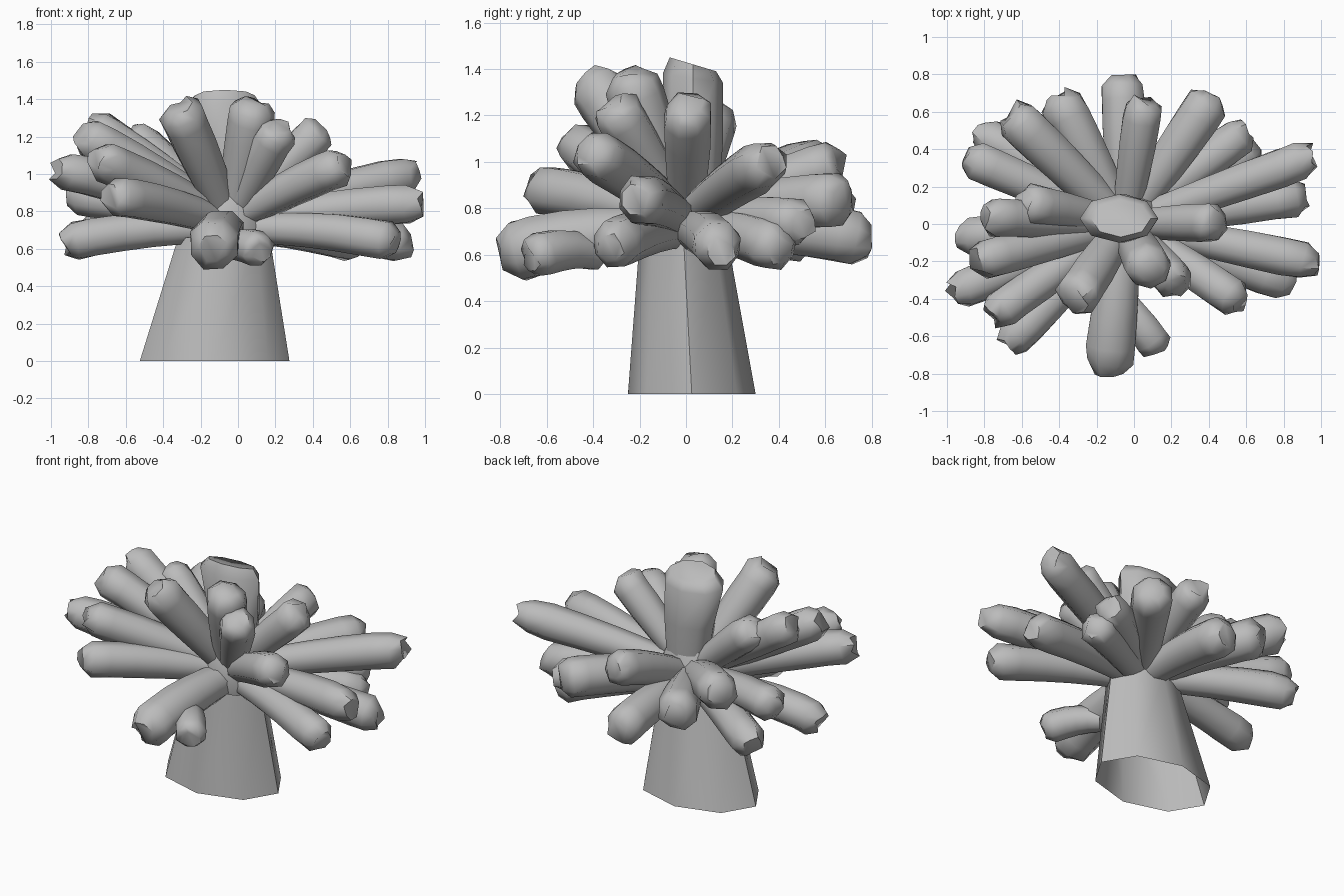
import bpy, bmesh, math, random
from mathutils import Vector

random.seed(4)
cube = bpy.data.objects.get("Cube")
if cube:
    bpy.data.objects.remove(cube, do_unlink=True)

grey = bpy.data.materials.new("soft grey")
grey.use_nodes = True
colour = (0.5, 0.5, 0.5, 1)
grey.diffuse_color = colour
grey.node_tree.nodes["Principled BSDF"].inputs["Base Color"].default_value = colour


def loft(name, rings, cap_end=True, sharp=55):
    """Skin a list of point rings into one smooth tube."""
    bm = bmesh.new()
    loops = [[bm.verts.new(p) for p in ring] for ring in rings]
    for low, high in zip(loops, loops[1:]):
        for i in range(len(low)):
            j = (i + 1) % len(low)
            bm.faces.new((low[i], low[j], high[j], high[i]))
    if cap_end:
        bm.faces.new(loops[-1])
    bmesh.ops.recalc_face_normals(bm, faces=bm.faces)
    mesh = bpy.data.meshes.new(name)
    bm.to_mesh(mesh)
    bm.free()
    mesh.materials.append(grey)
    obj = bpy.data.objects.new(name, mesh)
    bpy.context.collection.objects.link(obj)
    bpy.ops.object.select_all(action='DESELECT')
    obj.select_set(True)
    bpy.context.view_layer.objects.active = obj
    bpy.ops.object.shade_smooth_by_angle(angle=math.radians(sharp))


def oval(cx, cy, z, rx, ry, tilt=0, sides=8):
    """Horizontal ring, optionally raised towards the front."""
    turns = [math.tau * i / sides for i in range(sides)]
    return [Vector((cx + rx * math.cos(a), cy + ry * math.sin(a), z - tilt * math.sin(a)))
            for a in turns]


def arm(name, tip, thick=0.106, start=None, sides=8):
    """Bent finger from the hub (or a given start) to its tip, with a chipped blunt end."""
    tip = Vector(tip)
    lift = (tip.z - 0.6) / 0.8
    if start is None:
        flat = Vector((tip.x + 0.05, tip.y, 0)).normalized()
        start = Vector((-0.05, 0, 0.7 + 0.13 * lift)) + flat * 0.06
    start = Vector(start)
    bend = start.lerp(tip, 0.55) + Vector((0, 0, 0.06 - 0.06 * lift))
    rings = []
    # position along the arm, relative thickness, roughness
    for t, width, rough in ((0, 0.75, 0), (0.2, 0.84, 0), (0.4, 0.93, 0), (0.6, 1, 0),
                            (0.8, 1.03, 0.03), (0.92, 1, 0.08), (1, 0.6, 0.2)):
        centre = start * (1 - t) ** 2 + bend * 2 * t * (1 - t) + tip * t * t
        along = ((bend - start) * (1 - t) + (tip - bend) * t).normalized()
        side = along.cross(Vector((0, 0, 1))).normalized()
        up = side.cross(along)
        ring = []
        for i in range(sides):
            a = math.tau * (i + 0.5) / sides
            r = thick * width * (1 + random.uniform(-rough, rough))
            slide = along * random.uniform(-rough, rough) * thick
            ring.append(centre + (side * math.cos(a) + up * math.sin(a)) * r + slide)
        rings.append(ring)
    loft(name, rings)


# Flared stalk, open underneath
loft("stalk", [oval(-0.125, 0.025, 0, 0.4, 0.275), oval(-0.075, -0.01, 0.66, 0.245, 0.19)],
     cap_end=False)

# Rounded hub where the arms meet
loft("hub", [oval(-0.07, 0, 0.62, 0.22, 0.17), oval(-0.06, 0, 0.72, 0.24, 0.19),
             oval(-0.05, 0, 0.85, 0.2, 0.17), oval(-0.04, 0, 0.98, 0.13, 0.12)])

# Thick upright middle arm
loft("middle_arm", [oval(-0.03, 0.02, 0.8, 0.13, 0.12), oval(-0.05, 0.03, 1.1, 0.17, 0.13),
                    oval(-0.08, 0.03, 1.36, 0.21, 0.13, 0.02),
                    oval(-0.07, 0.03, 1.42, 0.16, 0.1, 0.03)])

# Arm tips, by the direction they reach
groups = {
    "upper": [(0.46, 0.01, 1.25), (-0.59, 0.12, 1.22), (0.23, -0.32, 1.25),
              (-0.84, -0.2, 1.22), (-0.8, 0.04, 1.27)],
    "left": [(0.96, 0.36, 1), (0.92, 0.15, 0.62), (0.98, -0.21, 0.84),
             (0.85, -0.33, 0.63), (0.57, -0.42, 1.05)],
    "right": [(-0.68, -0.65, 0.88), (-0.76, -0.49, 1.08), (-0.97, -0.37, 1.03),
              (-0.93, -0.07, 0.63), (-0.9, 0.36, 0.88), (-0.83, 0.5, 0.66)],
    "rear": [(0.06, 0.67, 1), (0.65, 0.41, 0.62), (0.6, 0.5, 0.73)],
}
for side, tips in groups.items():
    for n, tip in enumerate(tips, 1):
        arm(f"{side}_arm_{n}", tip)

# Heavier arms at the back, above the front and at the front
heavy = [(-0.66, 0.59, 1), (-0.41, 0.69, 0.82), (-0.06, 0.79, 0.66), (0.43, 0.69, 0.84),
         (0.09, -0.25, 1.38), (-0.32, -0.41, 1.36)]
for n, tip in enumerate(heavy, 1):
    arm(f"heavy_arm_{n}", tip, 0.12)
arm("heavy_front_arm", (-0.14, -0.78, 0.6), 0.135)

# Short branch growing from the front arm
arm("front_branch", (0.13, -0.67, 0.58), 0.095, (-0.08, -0.38, 0.6))
